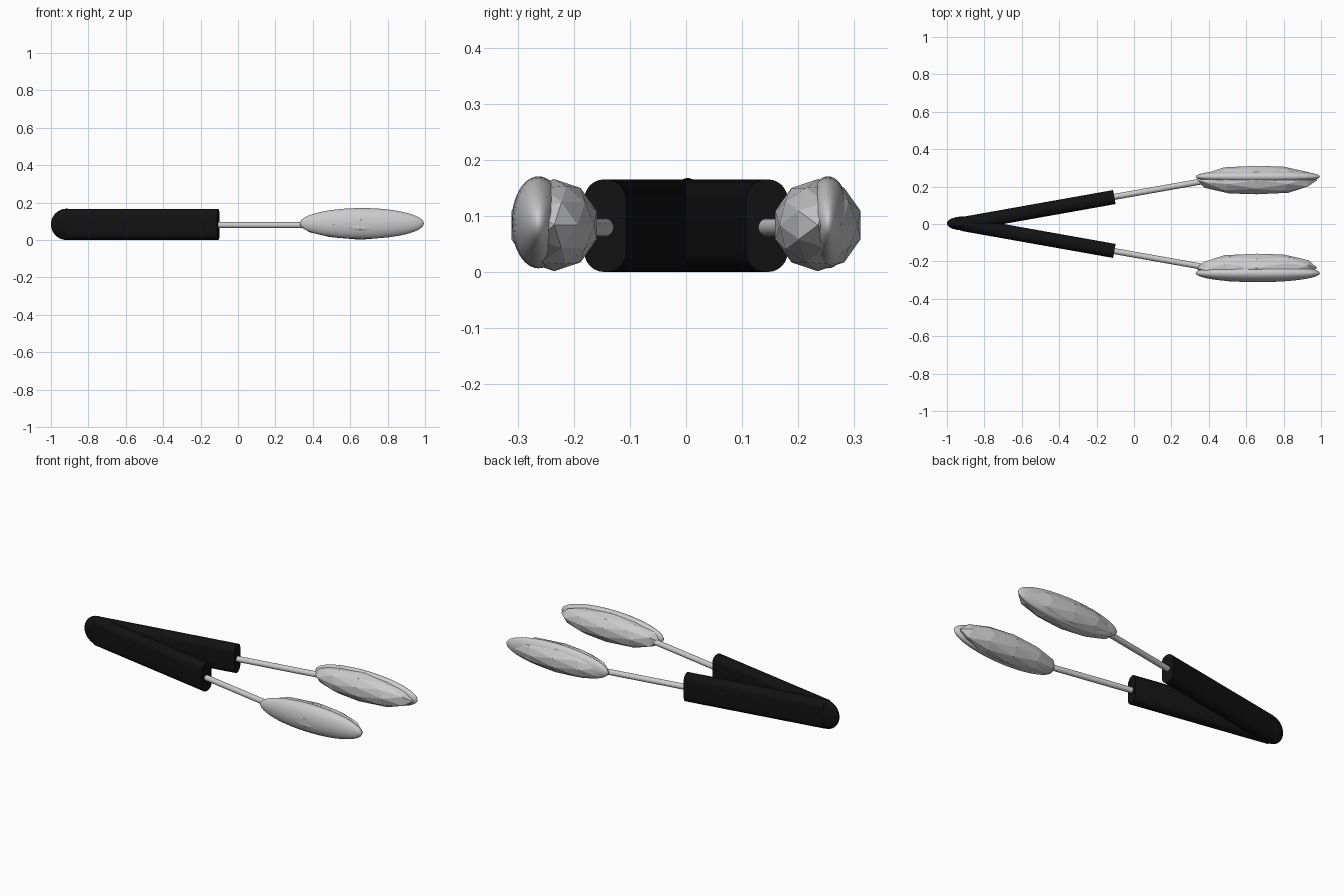
import bpy, bmesh, math
from mathutils import Matrix, Vector

if "Cube" in bpy.data.objects:
    bpy.data.objects.remove(bpy.data.objects["Cube"])

black = bpy.data.materials.new("black_grip")
black.diffuse_color = (0.006, 0.006, 0.006, 1)
black.use_nodes = True
black.node_tree.nodes["Principled BSDF"].inputs["Base Color"].default_value = black.diffuse_color
MID = 0.083


def add(name, bm, smooth=True, mat=None):
    me = bpy.data.meshes.new(name)
    bmesh.ops.recalc_face_normals(bm, faces=bm.faces)
    bm.to_mesh(me)
    bm.free()
    ob = bpy.data.objects.new(name, me)
    bpy.context.collection.objects.link(ob)
    if mat:
        me.materials.append(mat)
    if smooth:
        bpy.ops.object.select_all(action='DESELECT')
        ob.select_set(True)
        bpy.context.view_layer.objects.active = ob
        bpy.ops.object.shade_smooth_by_angle(angle=math.radians(35))
    return ob


def ellipsoid(name, centre, radii, mat=None):
    bm = bmesh.new()
    m = Matrix.Translation(centre) @ Matrix.Diagonal((*radii, 1)) @ Matrix.Rotation(math.pi / 2, 4, 'Y')
    bmesh.ops.create_uvsphere(bm, u_segments=48, v_segments=24, radius=1, matrix=m)
    return add(name, bm, mat=mat)


def bar(name, start, end, half_w, half_h, corner, mat=None):
    # rounded-rectangle section swept straight from start to end
    start, end = Vector(start), Vector(end)
    along = (end - start).normalized()
    side = Vector((-along.y, along.x, 0))
    up = Vector((0, 0, 1))
    section = []
    for q, (sy, sz) in enumerate(((1, 1), (-1, 1), (-1, -1), (1, -1))):
        for i in range(7):
            a = (q + i / 6) * math.pi / 2
            section.append(side * (sy * (half_w - corner) + corner * math.cos(a))
                           + up * (sz * (half_h - corner) + corner * math.sin(a)))
    bm = bmesh.new()
    rings = [[bm.verts.new(p + s) for s in section] for p in (start, end)]
    n = len(section)
    for i in range(n):
        j = (i + 1) % n
        bm.faces.new((rings[0][i], rings[0][j], rings[1][j], rings[1][i]))
    bm.faces.new(rings[0])
    bm.faces.new(rings[1])
    bmesh.ops.remove_doubles(bm, verts=bm.verts, dist=1e-5)
    return add(name, bm, mat=mat)


# rounded hinge end joining the grips
ellipsoid("hinge_end", (-0.915, 0.003, 0.084), (0.085, 0.037, 0.084), black)

for label, s, rim_y, rim_ry in (("left", 1, 0.253, 0.04), ("right", -1, -0.263, 0.048)):
    # grip and thin metal rod
    bar(label + "_grip", (-0.915, 0, MID), (-0.105, s * 0.144, MID), 0.038, 0.0825, 0.036, black)
    bar(label + "_rod", (-0.15, s * 0.137, 0.08), (0.42, s * 0.238, 0.08), 0.016, 0.016, 0.0159)
    # faceted core of the head, pole along x
    bm = bmesh.new()
    m = (Matrix.Translation((0.655, s * 0.235, 0.084)) @ Matrix.Diagonal((0.325, 0.08, 0.082, 1))
         @ Matrix.Rotation(math.pi / 2, 4, 'Y') @ Matrix.Rotation(math.pi / 2, 4, 'Z'))
    bmesh.ops.create_icosphere(bm, subdivisions=2, radius=1, matrix=m)
    add(label + "_head_core", bm, smooth=False)
    # smooth shell of the head
    ellipsoid(label + "_head_shell", (0.662, rim_y, 0.089), (0.332, rim_ry, 0.082))
